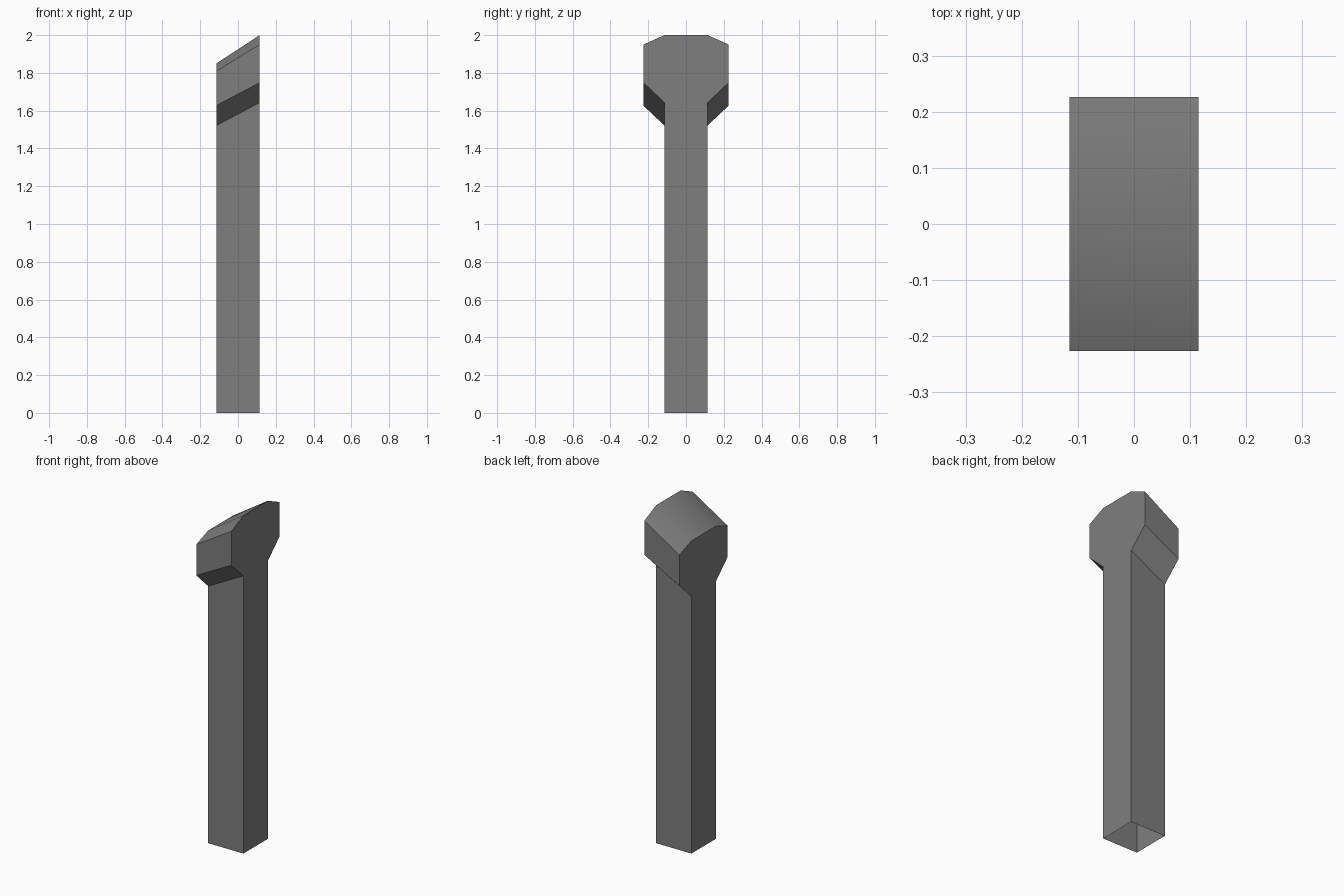
import bpy, bmesh, math

if "Cube" in bpy.data.objects:
    bpy.data.objects.remove(bpy.data.objects["Cube"])

X, SHAFT, HEAD = 0.115, 0.114, 0.226

# Half profile (y, z on low side -x, z on high side +x), bottom to top
half = [(SHAFT, 0, 0), (SHAFT, 1.521, 1.643), (HEAD, 1.627, 1.749),
        (HEAD, 1.81, 1.95), (SHAFT, 1.85, 2.0)]
outline = half + [(-y, lo, hi) for y, lo, hi in reversed(half)]

# Post with slanted, widened head; underside left open
bm = bmesh.new()
low = [bm.verts.new((-X, y, lo)) for y, lo, hi in outline]
high = [bm.verts.new((X, y, hi)) for y, lo, hi in outline]
bm.faces.new(high)
bm.faces.new(low[::-1])
for i in range(len(outline) - 1):
    bm.faces.new((low[i], low[i + 1], high[i + 1], high[i]))
bmesh.ops.recalc_face_normals(bm, faces=bm.faces)

mesh = bpy.data.meshes.new("bollard_post")
bm.to_mesh(mesh)
bm.free()
post = bpy.data.objects.new("bollard_post", mesh)
bpy.context.collection.objects.link(post)

# Dark grey finish
dark = bpy.data.materials.new("dark_grey")
dark.diffuse_color = (0.21, 0.21, 0.21, 1)
dark.use_nodes = True
dark.node_tree.nodes["Principled BSDF"].inputs["Base Color"].default_value = dark.diffuse_color
mesh.materials.append(dark)

# Soft crown, sharp edges everywhere else
bpy.context.view_layer.objects.active = post
post.select_set(True)
bpy.ops.object.shade_smooth_by_angle(angle=math.radians(30))
